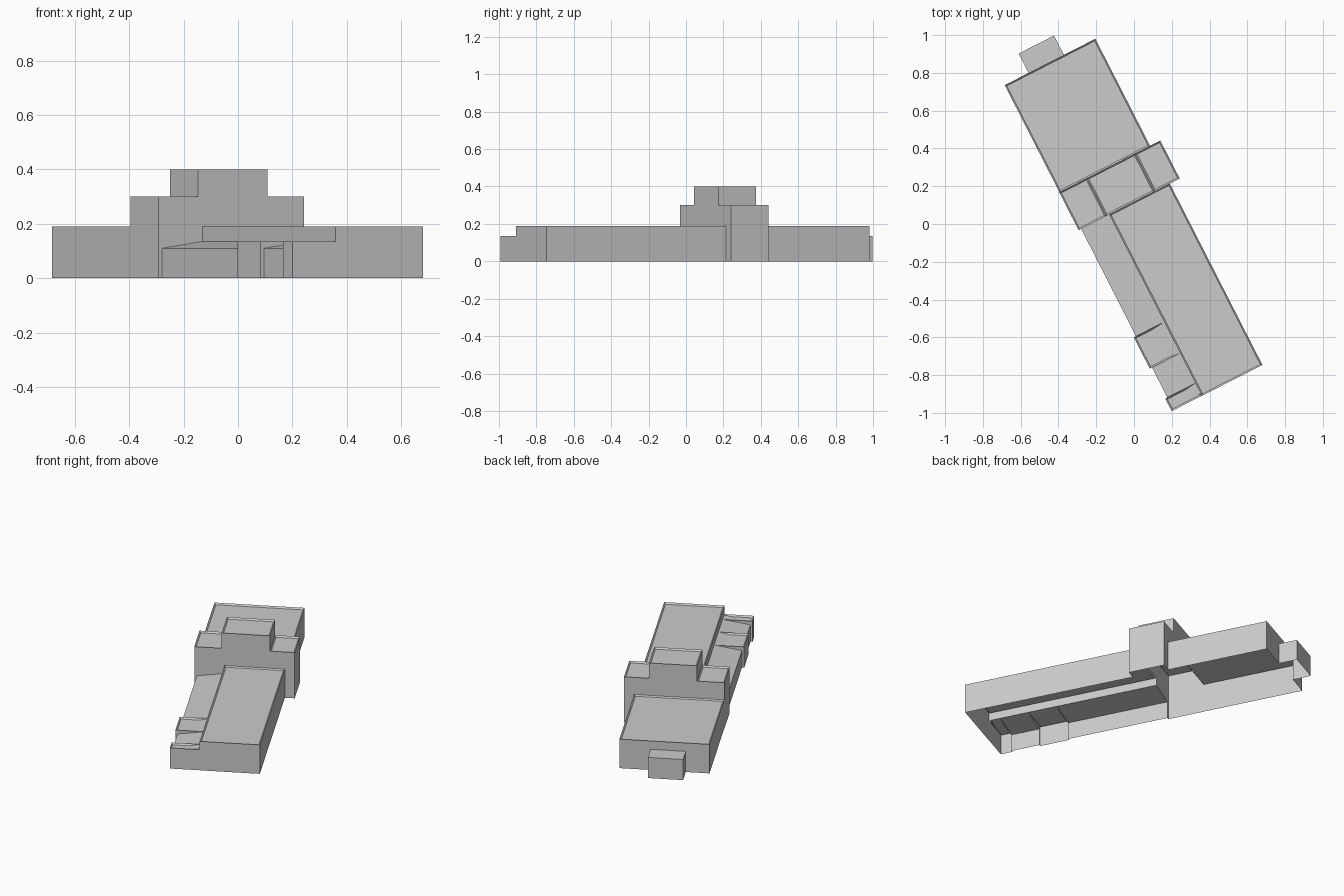
import bpy, bmesh, math

if "Cube" in bpy.data.objects:
    bpy.data.objects.remove(bpy.data.objects["Cube"])

ANGLE = math.radians(27.07)   # plan is turned on the grid
RIM, DEPTH = 0.012, 0.01      # parapet width and roof recess


def make_object(name, bm):
    bmesh.ops.recalc_face_normals(bm, faces=bm.faces)
    mesh = bpy.data.meshes.new(name)
    bm.to_mesh(mesh)
    bm.free()
    obj = bpy.data.objects.new(name, mesh)
    bpy.context.collection.objects.link(obj)
    return obj


def prism(name, profile, t0, t1, rim=False):
    """Extrude a cross-section (across, up) along the length of the building."""
    bm = bmesh.new()
    face = bm.faces.new([bm.verts.new((s, t0, z)) for s, z in profile])
    ext = bmesh.ops.extrude_face_region(bm, geom=[face])
    verts = [g for g in ext["geom"] if isinstance(g, bmesh.types.BMVert)]
    bmesh.ops.translate(bm, vec=(0, t1 - t0, 0), verts=verts)
    bmesh.ops.recalc_face_normals(bm, faces=bm.faces)
    if rim:
        top = max(bm.faces, key=lambda f: f.calc_center_median().z)
        bmesh.ops.inset_region(bm, faces=[top], thickness=RIM)
        bmesh.ops.translate(bm, vec=(0, 0, -DEPTH), verts=top.verts)
    return make_object(name, bm)


def block(name, s0, s1, t0, t1, h, rim=True):
    return prism(name, [(s0, 0), (s1, 0), (s1, h), (s0, h)], t0, t1, rim)


# tower with two lower shoulders
shell = block("building_shell", -0.112, 0.176, 0.104, 0.33, 0.40)
parts = [
    block("left_shoulder", -0.276, -0.110, 0.104, 0.33, 0.30),
    block("right_shoulder", 0.174, 0.325, 0.104, 0.33, 0.30),
    # rear hall and its annex
    block("rear_hall", -0.275, 0.264, 0.328, 0.966, 0.19),
    block("rear_annex", -0.133, 0.077, 0.96, 1.081, 0.135, False),
    # long front hall
    block("front_hall", -0.094, 0.266, -0.974, 0.106, 0.19),
    # lean-to aisle with sloping roof
    prism("side_aisle", [(-0.261, 0), (-0.09, 0), (-0.09, 0.136), (-0.261, 0.11)],
          -0.96, 0.107),
    # flat-topped bays along the aisle
    block("side_bay", -0.274, -0.092, -0.72, -0.534, 0.135),
    block("front_bay", -0.273, -0.092, -0.973, -0.898, 0.135),
]

# fuse everything into one shell without inner walls
for part in parts:
    mod = shell.modifiers.new(part.name, 'BOOLEAN')
    mod.operation = 'UNION'
    mod.solver = 'EXACT'
    mod.object = part
bpy.context.view_layer.update()
graph = bpy.context.evaluated_depsgraph_get()
fused = bpy.data.meshes.new_from_object(shell.evaluated_get(graph))
shell.modifiers.clear()
shell.data = fused
for part in parts:
    bpy.data.objects.remove(part)

# open underside
bm = bmesh.new()
bm.from_mesh(fused)
floor = [f for f in bm.faces if all(v.co.z < 1e-4 for v in f.verts)]
bmesh.ops.delete(bm, geom=floor, context='FACES')
bm.to_mesh(fused)
bm.free()
shell.rotation_euler.z = ANGLE
